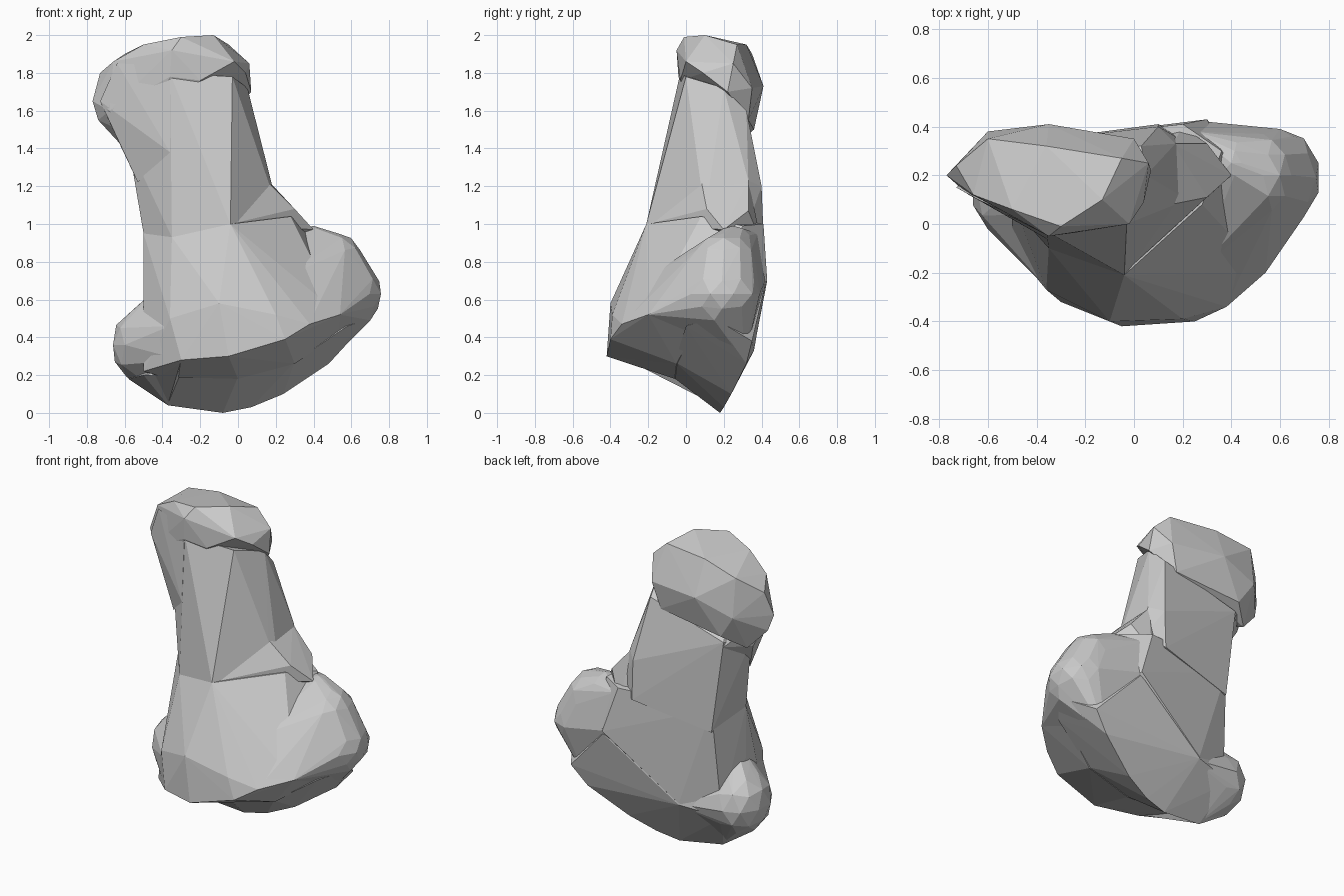
import bpy, bmesh
from mathutils import Vector

bone_grey = bpy.data.materials.new("bone grey")
bone_grey.diffuse_color = (0.6, 0.6, 0.6, 1)


def hull(name, points=(), balls=()):
    """Convex low-poly part around corner points and/or faceted ellipsoids."""
    bm = bmesh.new()
    for p in points:
        bm.verts.new(p)
    for x, y, z, rx, ry, rz in balls:
        ball = bmesh.ops.create_icosphere(bm, subdivisions=2, radius=1)["verts"]
        for v in ball:
            v.co = Vector((x + v.co.x * rx, y + v.co.y * ry, z + v.co.z * rz))
    coords = [v.co.copy() for v in bm.verts]
    bm.clear()
    for c in coords:
        bm.verts.new(c)
    bmesh.ops.convex_hull(bm, input=bm.verts[:])
    bmesh.ops.delete(bm, geom=[v for v in bm.verts if not v.link_faces], context="VERTS")
    bmesh.ops.recalc_face_normals(bm, faces=bm.faces[:])
    mesh = bpy.data.meshes.new(name)
    bm.to_mesh(mesh)
    bm.free()
    mesh.materials.append(bone_grey)
    ob = bpy.data.objects.new(name, mesh)
    bpy.context.collection.objects.link(ob)
    return ob


# Lower body: wide half-moon base
body = hull("bone", [
    (-0.50, 0.10, 0.95), (-0.35, -0.10, 0.93), (-0.04, -0.21, 1.0),
    (0.28, 0.08, 1.04), (0.36, 0.30, 0.99), (-0.42, 0.34, 1.0), (0.20, 0.41, 1.0),
    (-0.10, -0.40, 0.58), (0.20, -0.39, 0.52), (-0.05, -0.42, 0.30),
    (0.25, -0.40, 0.39), (0.38, -0.34, 0.47), (0.54, -0.20, 0.52),
    (-0.30, -0.32, 0.28), (-0.36, -0.27, 0.50), (-0.50, -0.10, 0.22),
    (-0.40, -0.06, 0.19), (0.0, -0.06, 0.18), (0.30, -0.05, 0.26), (0.58, 0.05, 0.45),
    (0.30, 0.43, 0.70), (-0.20, 0.36, 0.34), (-0.45, 0.28, 0.32), (-0.50, 0.10, 0.62)])

# Ridge under the base, swinging backwards as it rises to the right
ridge = hull("ridge", [
    (-0.50, -0.05, 0.20), (0.0, -0.07, 0.19), (0.30, -0.06, 0.27), (0.58, 0.0, 0.46),
    (-0.37, 0.15, 0.04), (-0.08, 0.18, 0.0), (0.07, 0.20, 0.03),
    (0.24, 0.24, 0.10), (0.48, 0.32, 0.26), (0.58, 0.35, 0.38), (0.70, 0.15, 0.50),
    (-0.58, 0.14, 0.18), (0.30, 0.42, 0.68), (-0.20, 0.36, 0.33), (-0.48, 0.30, 0.30)])

# Shaft: tapering neck up to the head
shaft = hull("shaft", [
    (-0.50, 0.10, 0.95), (-0.35, -0.10, 0.93), (-0.04, -0.21, 1.0), (-0.04, -0.10, 0.85),
    (0.16, 0.08, 1.23), (0.17, 0.33, 1.23), (0.22, 0.10, 1.05), (0.22, 0.33, 1.0),
    (0.10, 0.41, 0.95), (0.10, 0.40, 1.20),
    (-0.42, 0.34, 0.85), (-0.03, 0.0, 1.78), (0.045, 0.14, 1.55),
    (0.05, 0.20, 1.72), (0.03, 0.32, 1.60), (0.04, 0.30, 1.50),
    (-0.50, 0.33, 1.45), (-0.58, 0.16, 1.42), (-0.36, -0.03, 1.80)])

# Web spreading from the shaft to the right knob
web = hull("web", [
    (0.15, 0.08, 1.23), (0.16, 0.33, 1.23), (0.30, 0.11, 1.08), (0.30, 0.33, 1.07),
    (0.40, 0.20, 0.97), (-0.04, -0.20, 1.0), (0.0, 0.30, 1.20), (0.0, 0.20, 0.80),
    (0.20, 0.40, 0.90)])

# Flare blending the shaft into the left lobe of the head
flare = hull("flare", [
    (-0.36, -0.06, 1.38), (-0.53, 0.10, 1.22), (-0.62, 0.20, 1.41),
    (-0.73, 0.15, 1.65), (-0.64, 0.10, 1.85), (-0.36, -0.03, 1.84),
    (-0.25, 0.15, 1.60), (-0.50, 0.33, 1.42)])

# Head: flat-topped knob with a lobe hanging on the left
head = hull("head", [
    (-0.13, 0.10, 2.0), (-0.30, -0.01, 1.99), (-0.50, 0.06, 1.95),
    (-0.05, 0.27, 1.95), (-0.60, 0.35, 1.90), (-0.36, 0.32, 1.95),
    (-0.77, 0.20, 1.65), (-0.73, 0.24, 1.80), (-0.66, 0.12, 1.86),
    (-0.68, 0.12, 1.60), (-0.60, 0.38, 1.65), (-0.35, 0.41, 1.73),
    (0.0, 0.35, 1.72), (0.06, 0.25, 1.85), (0.07, 0.22, 1.70),
    (0.04, 0.09, 1.80), (-0.02, 0.0, 1.86), (-0.35, -0.05, 1.92),
    (-0.20, -0.03, 1.76), (-0.36, -0.04, 1.78), (-0.74, 0.22, 1.55), (-0.62, 0.26, 1.42),
    (-0.52, 0.10, 1.45), (-0.50, 0.36, 1.50), (-0.05, 0.33, 1.55)])

# Side knobs, each drawn out of the base
right_knob = hull("right_knob", [
    (0.30, 0.42, 0.70), (0.24, 0.38, 0.95), (0.25, 0.24, 0.13), (0.48, 0.31, 0.27),
    (0.70, 0.15, 0.49), (0.54, -0.20, 0.52), (0.38, -0.33, 0.48), (0.25, -0.20, 0.72)],
    [(0.53, 0.20, 0.79, 0.13, 0.17, 0.16),
     (0.60, 0.19, 0.63, 0.165, 0.20, 0.15),
     (0.40, 0.25, 0.90, 0.08, 0.10, 0.09)])
left_knob = hull("left_knob", [
    (-0.30, -0.31, 0.28), (-0.36, -0.26, 0.46), (-0.37, 0.14, 0.05),
    (-0.15, 0.34, 0.32), (-0.20, 0.20, 0.40)],
    [(-0.50, 0.14, 0.36, 0.17, 0.20, 0.20),
     (-0.45, 0.10, 0.52, 0.09, 0.12, 0.10)])

# Fuse everything into one continuous surface
parts = [ridge, shaft, web, flare, head, right_knob, left_knob]
for part in parts:
    mod = body.modifiers.new("join_" + part.name, "BOOLEAN")
    mod.operation = "UNION"
    mod.solver = "EXACT"
    mod.object = part
bpy.context.view_layer.update()
fused = bpy.data.meshes.new_from_object(
    body.evaluated_get(bpy.context.evaluated_depsgraph_get()))
body.modifiers.clear()
body.data = fused
for part in parts:
    bpy.data.objects.remove(part)
